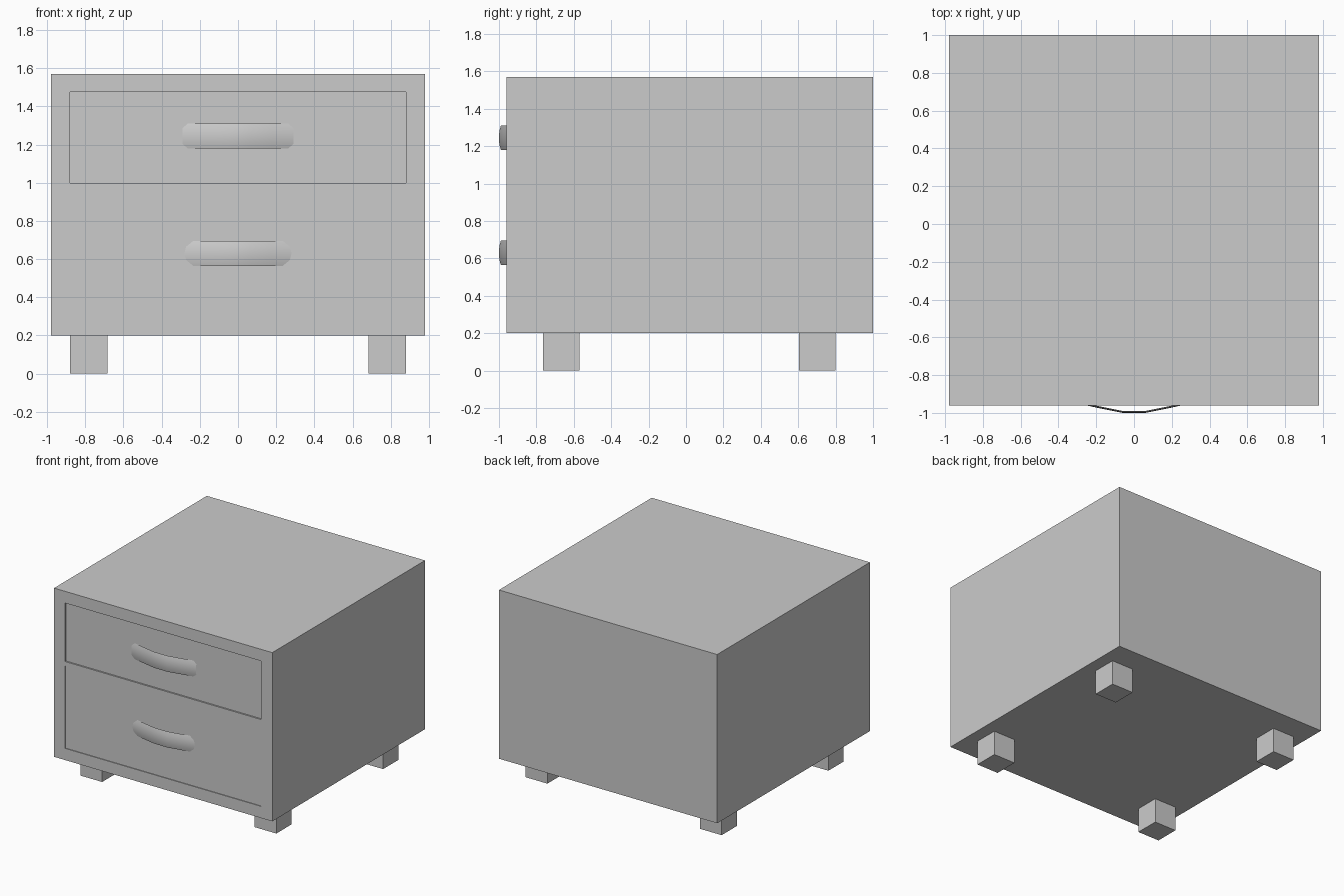
import bpy, bmesh

if "Cube" in bpy.data.objects:
    bpy.data.objects.remove(bpy.data.objects["Cube"])

FRONT = -0.96


def box(name, x0, x1, y0, y1, z0, z1):
    bm = bmesh.new()
    bmesh.ops.create_cube(bm, size=1)
    for v in bm.verts:
        v.co = ((x0 + x1) / 2 + v.co.x * (x1 - x0),
                (y0 + y1) / 2 + v.co.y * (y1 - y0),
                (z0 + z1) / 2 + v.co.z * (z1 - z0))
    return finish(name, bm)


def finish(name, bm):
    mesh = bpy.data.meshes.new(name)
    bm.to_mesh(mesh)
    bm.free()
    ob = bpy.data.objects.new(name, mesh)
    bpy.context.collection.objects.link(ob)
    return ob


def handle(name, zc):
    # Thin bowed strip, rounded across its height
    path = [(-0.29, -0.942), (-0.18, -0.966), (-0.06, -0.99),
            (0.06, -0.99), (0.18, -0.966), (0.29, -0.942)]
    section = [(-0.065, 0), (-0.035, 0.008), (0, 0.01), (0.035, 0.008), (0.065, 0)]
    bm = bmesh.new()
    grid = [[bm.verts.new((x, y - bulge, zc + dz)) for x, y in path]
            for dz, bulge in section]
    for low, high in zip(grid, grid[1:]):
        for i in range(len(path) - 1):
            f = bm.faces.new((low[i], low[i + 1], high[i + 1], high[i]))
            f.smooth = True
    return finish(name, bm)


# Cabinet body
body = box("cabinet_body", -0.98, 0.98, FRONT, 1.0, 0.2, 1.57)

# Drawers: pocket in the body, slightly recessed front, handle
for label, z0, z1, recess, zh in (("upper", 1.0, 1.475, 0.012, 1.245),
                                  ("lower", 0.295, 0.963, 0.006, 0.63)):
    cutter = box(label + "_pocket_cutter", -0.88, 0.88, FRONT - 0.1, FRONT + 0.05, z0, z1)
    cutter.hide_render = True
    cutter.hide_set(True)
    mod = body.modifiers.new(label + "_pocket", 'BOOLEAN')
    mod.operation = 'DIFFERENCE'
    mod.solver = 'EXACT'
    mod.object = cutter
    box(label + "_drawer_front", -0.88, 0.88, FRONT + recess, FRONT + 0.05, z0, z1)
    handle(label + "_handle", zh)

# Feet
for side, x0 in (("left", -0.88), ("right", 0.685)):
    for place, y0 in (("front", -0.765), ("back", 0.605)):
        box(f"{place}_{side}_foot", x0, x0 + 0.195, y0, y0 + 0.195, 0, 0.2)
